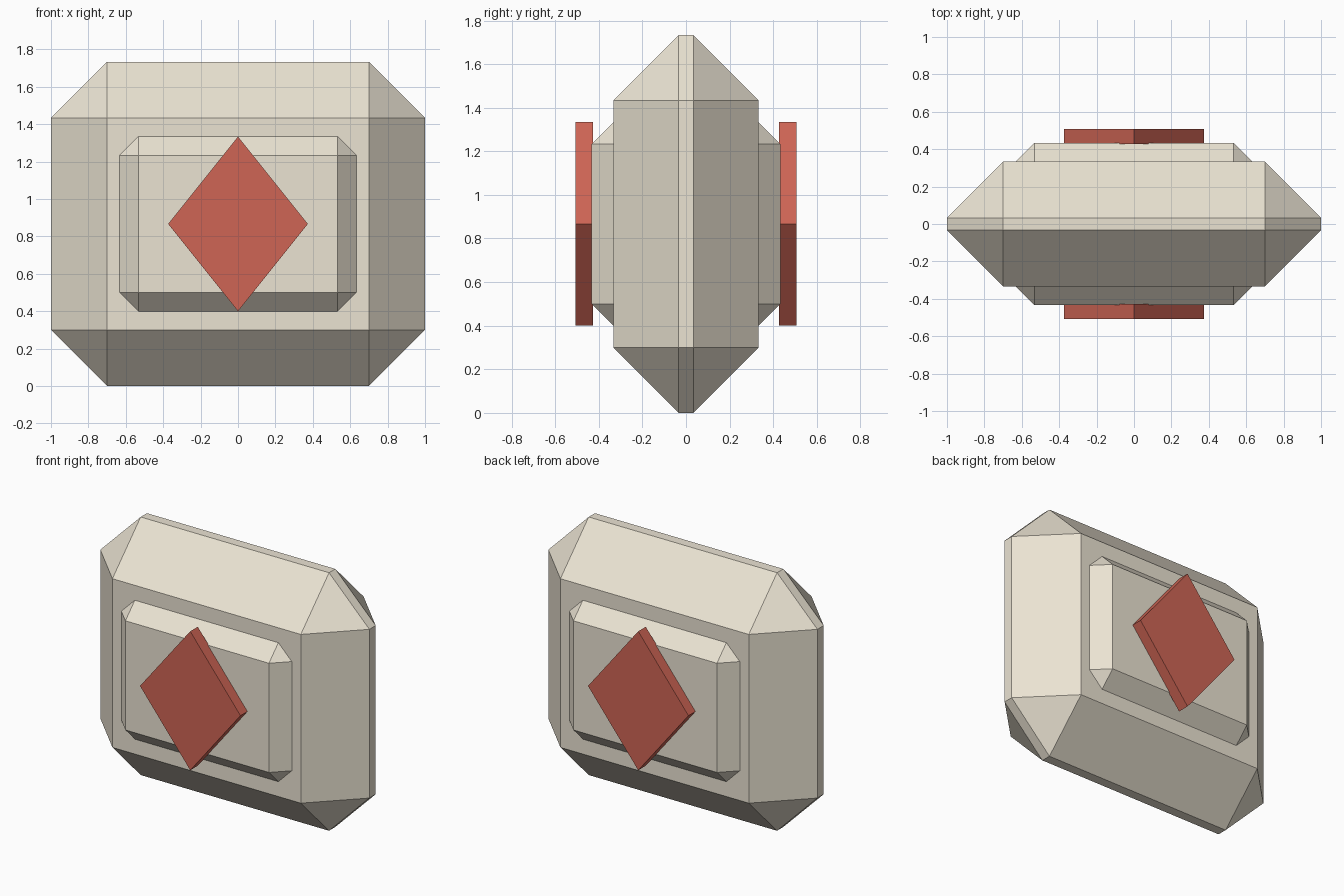
import bpy, bmesh
from mathutils import Vector

if "Cube" in bpy.data.objects:
    bpy.data.objects.remove(bpy.data.objects["Cube"])

MID_Z = 0.8667


def material(name, color):
    m = bpy.data.materials.new(name)
    m.diffuse_color = color
    m.use_nodes = True
    m.node_tree.nodes["Principled BSDF"].inputs["Base Color"].default_value = m.diffuse_color
    return m


stone = material("cream_stone", (0.83, 0.77, 0.65, 1))
red = material("red_gem", (0.62, 0.13, 0.09, 1))


def finish(name, bm, mat):
    bmesh.ops.recalc_face_normals(bm, faces=bm.faces)
    me = bpy.data.meshes.new(name)
    bm.to_mesh(me)
    bm.free()
    me.materials.append(mat)
    ob = bpy.data.objects.new(name, me)
    bpy.context.collection.objects.link(ob)
    return ob


def chamfered_box(name, hx, hy, hz, chamfer):
    bm = bmesh.new()
    bmesh.ops.create_cube(bm, size=2)
    bmesh.ops.scale(bm, vec=(hx, hy, hz), verts=bm.verts)
    bmesh.ops.bevel(bm, geom=bm.edges[:], offset=chamfer, offset_type='OFFSET',
                    segments=1, affect='EDGES')
    bmesh.ops.translate(bm, vec=(0, 0, MID_Z), verts=bm.verts)
    return finish(name, bm, stone)


def diamond(name, y0, y1):
    bm = bmesh.new()
    outline = [(0, -0.4667), (0.3733, 0), (0, 0.4667), (-0.3733, 0)]
    face = bm.faces.new([bm.verts.new((x, y0, MID_Z + z)) for x, z in outline])
    ext = bmesh.ops.extrude_face_region(bm, geom=[face], use_keep_orig=True)
    top = [v for v in ext["geom"] if isinstance(v, bmesh.types.BMVert)]
    bmesh.ops.translate(bm, vec=Vector((0, y1 - y0, 0)), verts=top)
    return finish(name, bm, red)


# Main block and the raised panel passing through it
chamfered_box("body", 1.0, 0.3333, 0.8667, 0.3)
chamfered_box("raised_panel", 0.6333, 0.4333, 0.4667, 0.1)

# Diamond plates on front and back
for name, s in (("front_diamond", -1), ("back_diamond", 1)):
    diamond(name, s * 0.427, s * 0.507)
